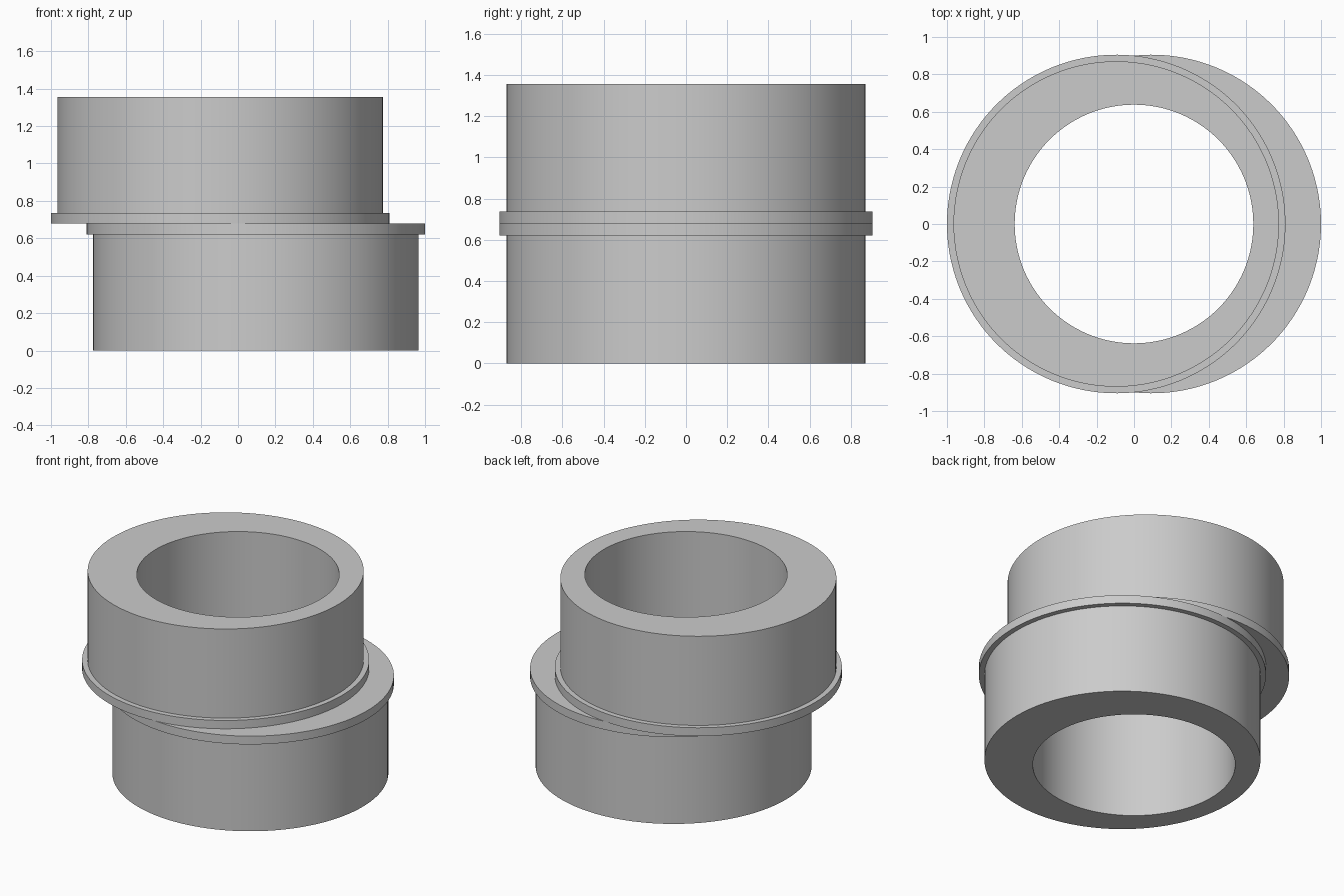
import bpy, bmesh
from math import sin, cos, sqrt, tau, radians

cube = bpy.data.objects.get("Cube")
if cube:
    bpy.data.objects.remove(cube, do_unlink=True)

SIDES = 128
OFFSET = 0.095      # sideways shift of each half from the bore axis
BORE, BODY, FLANGE = 0.638, 0.87, 0.905
MIDDLE, LIP = 0.678, 0.058
HEIGHT = 2 * MIDDLE

grey = bpy.data.materials.new("plain grey")
grey.use_nodes = True
colour = (0.6, 0.6, 0.6, 1)
grey.diffuse_color = colour
grey.node_tree.nodes["Principled BSDF"].inputs["Base Color"].default_value = colour


def ring(bm, shift, radius, z):
    """Off-centre circle, sampled at equal angles around the bore axis."""
    verts = []
    for i in range(SIDES):
        a = tau * i / SIDES
        r = shift * cos(a) + sqrt(radius ** 2 - (shift * sin(a)) ** 2)
        verts.append(bm.verts.new((r * cos(a), r * sin(a), z)))
    return verts


# Closed profile: lower half shifted right, upper half shifted left, shared bore
profile = [
    (0, BORE, 0),
    (OFFSET, BODY, 0),
    (OFFSET, BODY, MIDDLE - LIP),
    (OFFSET, FLANGE, MIDDLE - LIP),
    (OFFSET, FLANGE, MIDDLE),
    (-OFFSET, FLANGE, MIDDLE),
    (-OFFSET, FLANGE, MIDDLE + LIP),
    (-OFFSET, BODY, MIDDLE + LIP),
    (-OFFSET, BODY, HEIGHT),
    (0, BORE, HEIGHT),
]
bm = bmesh.new()
rings = [ring(bm, *p) for p in profile]
for low, high in zip(rings, rings[1:] + rings[:1]):
    for i in range(SIDES):
        j = (i + 1) % SIDES
        bm.faces.new((low[i], low[j], high[j], high[i]))
# The two flange rims meet at the front and back
bmesh.ops.remove_doubles(bm, verts=bm.verts, dist=1e-5)

mesh = bpy.data.meshes.new("offset_coupling")
bm.to_mesh(mesh)
bm.free()
mesh.materials.append(grey)
coupling = bpy.data.objects.new("offset_coupling", mesh)
bpy.context.collection.objects.link(coupling)

# Smooth walls with crisp rims
bpy.ops.object.select_all(action='DESELECT')
coupling.select_set(True)
bpy.context.view_layer.objects.active = coupling
bpy.ops.object.shade_smooth_by_angle(angle=radians(30))
